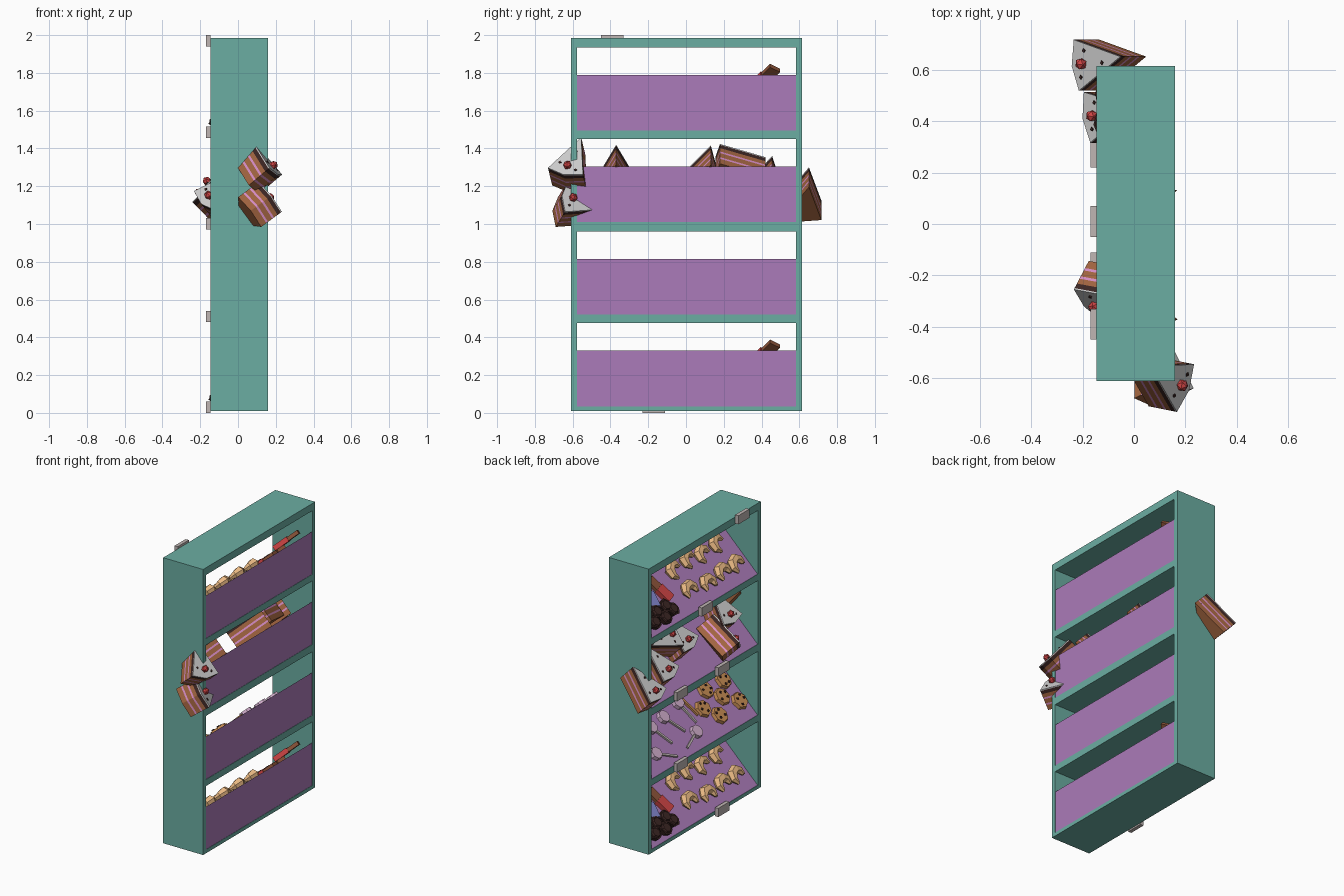
import bpy, bmesh
from math import sin, cos, pi, radians
from mathutils import Matrix, Vector

if "Cube" in bpy.data.objects:
    bpy.data.objects.remove(bpy.data.objects["Cube"])


def mat(name, r, g, b):
    m = bpy.data.materials.new(name)
    m.diffuse_color = [(c / 255) ** 2.2 for c in (r, g, b)] + [1]
    m.use_nodes = True
    m.node_tree.nodes["Principled BSDF"].inputs["Base Color"].default_value = m.diffuse_color
    return m


TEAL = mat("teal", 107, 172, 161)
PURPLE = mat("purple", 170, 122, 184)
TAG = mat("tag_grey", 190, 180, 178)
SPONGE = mat("sponge", 160, 100, 66)
PINK = mat("pink_cream", 214, 140, 196)
DARK = mat("dark_chocolate", 62, 42, 40)
ICING = mat("icing", 200, 200, 200)
RED = mat("red", 205, 70, 70)
BLUE = mat("blue_wrapper", 130, 135, 205)
PASTRY = mat("pastry", 236, 186, 132)
COOKIE = mat("cookie", 196, 138, 84)
LOLLY = mat("lolly", 205, 170, 200)
CHOC = mat("milk_chocolate", 140, 85, 60)


def ngon(n, r, cx=0, cy=0):
    return [(cx + r * cos(2 * pi * i / n), cy + r * sin(2 * pi * i / n)) for i in range(n)]


def rect(x0, x1, y0, y1):
    return [(x0, y0), (x1, y0), (x1, y1), (x0, y1)]


def prism(bm, pts, z0, z1, mi=0, taper=1.0):
    lo = [bm.verts.new((x, y, z0)) for x, y in pts]
    hi = [bm.verts.new((x * taper, y * taper, z1)) for x, y in pts]
    n = len(pts)
    fs = [bm.faces.new(lo[::-1]), bm.faces.new(hi)]
    fs += [bm.faces.new((lo[i], lo[(i + 1) % n], hi[(i + 1) % n], hi[i])) for i in range(n)]
    for f in fs:
        f.material_index = mi


def finish(name, bm, mats, matrix=Matrix()):
    bmesh.ops.recalc_face_normals(bm, faces=bm.faces)
    me = bpy.data.meshes.new(name)
    bm.to_mesh(me)
    bm.free()
    for m in mats:
        me.materials.append(m)
    ob = bpy.data.objects.new(name, me)
    ob.matrix_world = matrix
    bpy.context.collection.objects.link(ob)
    return ob


def box(name, x0, x1, y0, y1, z0, z1, m):
    bm = bmesh.new()
    prism(bm, rect(x0, x1, y0, y1), z0, z1)
    return finish(name, bm, [m])


def frame(loc, up, fwd):
    z = Vector(up).normalized()
    x = Vector(fwd).cross(z).normalized()
    y = z.cross(x)
    return Matrix.Translation(loc) @ Matrix((x, y, z)).transposed().to_4x4()


# Cabinet frame
X0, X1, Y0, Y1 = -0.145, 0.16, -0.61, 0.615
BASE = [0.035, 0.52, 1.01, 1.495]
box("side_wall_left", X0, X1, Y0, Y0 + 0.032, 0.01, 1.985, TEAL)
box("side_wall_right", X0, X1, Y1 - 0.032, Y1, 0.01, 1.985, TEAL)
for i, (a, b) in enumerate([(0.01, 0.035), (0.475, 0.52), (0.96, 1.01), (1.45, 1.495), (1.935, 1.985)]):
    box(f"shelf_board_{i}", X0, X1, Y0 + 0.032, Y1 - 0.032, a, b, TEAL)

# Sloped display wedges
for i, z in enumerate(BASE):
    bm = bmesh.new()
    prism(bm, [(X0 + 0.002, 0), (X1 - 0.002, 0), (X1 - 0.002, 0.295)], Y0 + 0.032, Y1 - 0.032)
    finish(f"display_wedge_{i}", bm, [PURPLE],
           Matrix(((1, 0, 0, 0), (0, 0, 1, 0), (0, 1, 0, z), (0, 0, 0, 1))))

# Price tags
for i, (y, z) in enumerate([(-0.39, 1.94), (0.01, 1.455), (-0.17, 0.972), (0.28, 0.972), (0.28, 0.48), (-0.17, 0.0)]):
    box(f"price_tag_{i}", -0.17, X0, y - 0.06, y + 0.06, z, z + 0.06, TAG)


# Placement on a slope: y across, t from low to high edge, spin in the slope plane
def on_slope(k, y, t, spin=0, h=0, roll=0):
    loc = (X0 + 0.305 * t - 0.695 * h, y, BASE[k] + 0.295 * t + 0.72 * h)
    return (frame(loc, (-0.695, 0, 0.72), (0.72, 0, 0.695))
            @ Matrix.Rotation(radians(spin), 4, 'Z') @ Matrix.Rotation(radians(roll), 4, 'Y'))


def cake_slice(i, m):
    bm = bmesh.new()
    tri = [(0, 0.15), (-0.1, -0.09), (0, -0.115), (0.1, -0.09)]
    levels = [0, 0.036, 0.048, 0.078, 0.09, 0.115, 0.138, 0.145]
    for j, mi in enumerate([0, 1, 0, 1, 0, 2, 3]):
        prism(bm, tri, levels[j], levels[j + 1], mi)
    for x, y in [(0.05, -0.07), (-0.05, -0.04), (0.01, 0.05)]:
        prism(bm, ngon(4, 0.008, x, y), 0.145, 0.15, 2)
    n = len(bm.faces)
    bmesh.ops.create_icosphere(bm, subdivisions=1, radius=0.024,
                               matrix=Matrix.Translation((0, -0.055, 0.155)))
    bm.faces.ensure_lookup_table()
    for f in bm.faces[n:]:
        f.material_index = 4
    finish(f"cake_slice_{i}", bm, [SPONGE, PINK, DARK, ICING, RED], m)


def croissant(name, m):
    bm = bmesh.new()
    rings = []
    for a, r in [(-115, 0.012), (-72, 0.026), (-25, 0.035), (25, 0.035), (72, 0.026), (115, 0.012)]:
        a = radians(a + 90)
        rings.append([bm.verts.new(((0.05 + r * cos(b)) * cos(a), (0.05 + r * cos(b)) * sin(a),
                                    0.028 + r * sin(b))) for b in [2 * pi * j / 6 for j in range(6)]])
    for p, q in zip(rings, rings[1:]):
        for j in range(6):
            bm.faces.new((p[j], p[(j + 1) % 6], q[(j + 1) % 6], q[j]))
    bm.faces.new(rings[0])
    bm.faces.new(rings[-1])
    finish(name, bm, [PASTRY], m)


def bar(name, wrapper, m):
    bm = bmesh.new()
    prism(bm, rect(-0.032, 0.032, -0.09, 0.09), 0, 0.025, 0)
    prism(bm, rect(-0.037, 0.037, -0.095, 0.01), -0.003, 0.03, 1)
    finish(name, bm, [CHOC, wrapper], m)


# Cake shelf, with slices spilling past the side walls
slices = [on_slope(2, 0.63, 0.28, 8), on_slope(2, 0.43, 0.45, 10, 0.015),
          on_slope(2, 0.27, 0.74, 90, 0.03), on_slope(2, 0.10, 0.68, 12),
          on_slope(2, -0.20, 0.32, 5, 0.01, 50), on_slope(2, -0.37, 0.68),
          frame((0.04, -0.585, 1.255), (0.75, -0.15, 0.63), (-0.6, 0.35, 0.7)),
          frame((0.04, -0.6, 1.04), (0.75, 0.35, 0.55), (-0.3, 0.85, -0.3))]
for i, m in enumerate(slices):
    cake_slice(i, m)

# Croissant and chocolate shelves
for k in (0, 3):
    for i, (y, t, s) in enumerate([(0.055, 0.66, 40), (-0.11, 0.69, 35), (-0.25, 0.64, 30), (-0.42, 0.67, 40),
                                   (0.05, 0.28, 5), (-0.125, 0.22, 0), (-0.3, 0.25, 10), (-0.45, 0.25, 20)]):
        croissant(f"croissant_{k}_{i}", on_slope(k, y, t, s))
    bar(f"red_bar_{k}", RED, on_slope(k, 0.27, 0.56, 15, 0.004))
    bar(f"blue_bar_{k}", BLUE, on_slope(k, 0.38, 0.58, -15, 0.004))
    bar(f"brown_bar_{k}", RED, on_slope(k, 0.42, 0.84, 35, 0.032))
    for i, (y, t) in enumerate([(0.5, 0.17), (0.39, 0.15), (0.29, 0.2), (0.43, 0.29), (0.33, 0.3)]):
        bm = bmesh.new()
        prism(bm, ngon(7, 0.04), 0, 0.035, 0, 1.2)
        prism(bm, ngon(7, 0.038), 0.035, 0.045, 0, 0.8)
        finish(f"chocolate_cup_{k}_{i}", bm, [DARK], on_slope(k, y, t, i * 17))

# Cookies
for i, (y, t) in enumerate([(-0.5, 0.71), (-0.31, 0.72), (-0.4, 0.51), (-0.51, 0.32), (-0.19, 0.5), (-0.28, 0.29)]):
    bm = bmesh.new()
    prism(bm, ngon(7, 0.062), 0, 0.022, 0, 0.9)
    for x, y2 in [(0.025, 0.01), (-0.02, 0.025), (-0.015, -0.03), (0.02, -0.03)]:
        prism(bm, ngon(4, 0.009, x, y2), 0.02, 0.029, 1)
    finish(f"cookie_{i}", bm, [COOKIE, DARK], on_slope(1, y, t, i * 40))

# Lollipops
for i, (y, t, s) in enumerate([(0.16, 0.7, 30), (-0.03, 0.77, 10), (-0.01, 0.26, -70),
                               (0.42, 0.29, 60), (0.31, 0.66, 25)]):
    bm = bmesh.new()
    prism(bm, ngon(8, 0.046), 0, 0.025, 0, 0.9)
    prism(bm, rect(-0.007, 0.007, -0.17, -0.03), 0.005, 0.018, 1)
    finish(f"lollipop_{i}", bm, [LOLLY, TAG], on_slope(1, y, t, s))
bm = bmesh.new()
prism(bm, rect(-0.008, 0.008, -0.07, 0.07), 0, 0.016)
finish("biscuit_stick", bm, [COOKIE], on_slope(1, -0.1, 0.62, 15))
